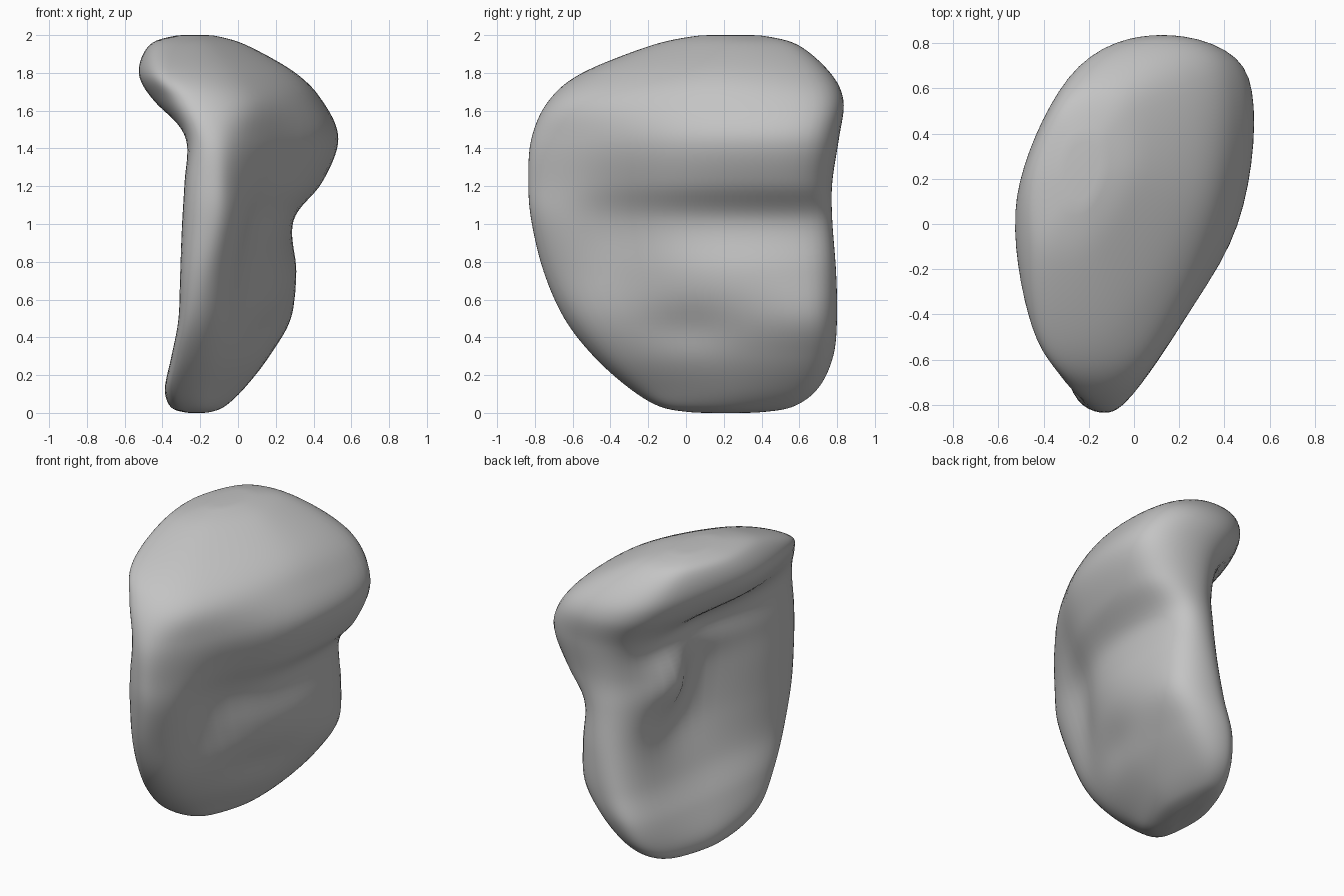
import bpy
import bmesh
from math import exp

cube = bpy.data.objects.get("Cube")
if cube:
    bpy.data.objects.remove(cube, do_unlink=True)

# Horizontal sections: height, front y, back y, then x around the ring:
# front tip, three left points, back tip, three right points
SECTIONS = [
    (0, .06, .36, -.25, -.26, -.27, -.25, -.22, -.18, -.17, -.21),
    (.03, -.13, .56, -.28, -.34, -.35, -.26, -.17, -.1, -.08, -.17),
    (.13, -.3, .7, -.31, -.38, -.37, -.24, -.12, .01, .02, -.14),
    (.3, -.49, .78, -.27, -.35, -.31, -.2, -.05, .15, .13, -.08),
    (.5, -.645, .8, -.23, -.31, -.21, -.13, .04, .27, .2, -.04),
    (.75, -.755, .795, -.19, -.3, -.17, -.09, .09, .28, .23, -.02),
    (1.02, -.82, .775, -.14, -.29, -.17, -.08, .12, .28, .25, .02),
    (1.22, -.835, .775, -.13, -.28, -.18, -.07, .17, .43, .38, .04),
    (1.45, -.82, .81, -.14, -.27, -.23, -.11, .19, .51, .46, .07),
    (1.65, -.73, .835, -.2, -.37, -.44, -.23, .11, .42, .4, .09),
    (1.8, -.55, .765, -.3, -.46, -.52, -.3, 0, .26, .28, -.01),
    (1.95, -.17, .59, -.32, -.44, -.46, -.33, -.14, 0, .03, -.14),
    (2, .08, .39, -.25, -.3, -.32, -.28, -.21, -.15, -.14, -.19),
]
RING_DEPTH = (0, .1, .5, .9, 1, .9, .5, .1)
STEPS = 8


def spline(a, b, c, d, t):
    """Smooth curve from b to c, applied to every component."""
    return [q + .5 * t * (r - p + t * (2 * p - 5 * q + 4 * r - s
            + t * (3 * (q - r) + s - p)))
            for p, q, r, s in zip(a, b, c, d)]


def smooth_path(points, closed):
    n = len(points)
    pick = (lambda i: points[i % n]) if closed else (
        lambda i: points[max(0, min(n - 1, i))])
    path = []
    for i in range(n if closed else n - 1):
        for k in range(STEPS):
            path.append(spline(pick(i - 1), pick(i), pick(i + 1), pick(i + 2), k / STEPS))
    if not closed:
        path.append(list(points[-1]))
    return path


def swell(y, z, cy, cz, ry, rz):
    return exp(-((y - cy) / ry) ** 2 - ((z - cz) / rz) ** 2)


# Loft the sections into one closed body
bm = bmesh.new()
rings = []
for z, front, back, *xs in smooth_path(SECTIONS, False):
    outline = [(x, front + (back - front) * u) for x, u in zip(xs, RING_DEPTH)]
    ring = []
    points = smooth_path(outline, True)
    for i, (x, y) in enumerate(points):
        if 0 < i < len(points) // 2:
            # Knob on the left face, with hollows around it and under the rim
            x -= .11 * swell(y, z, .38, 1.13, .17, .19)
            x += .05 * swell(y, z, .25, .78, .25, .2)
            x += .06 * swell(y, z, .08, 1.08, .17, .25)
            x += .06 * swell(y, z, .15, 1.4, .35, .12)
            # Fuller front part of the left face
            x -= .03 * swell(y, z, -.38, .95, .2, .4)
        else:
            # Crease where the right flank meets the lower lobe
            x -= .06 * swell(y, z, -.38, .95, .17, .4)
            x -= .03 * swell(y, z, 0, .45, .22, .12)
            x += .035 * swell(y, z, .2, .72, .35, .2)
        ring.append(bm.verts.new((x, y, z)))
    rings.append(ring)

for low, high in zip(rings, rings[1:]):
    for i in range(len(low)):
        j = (i + 1) % len(low)
        bm.faces.new((low[i], low[j], high[j], high[i]))

# Close both ends with a fan
for ring in (rings[0], rings[-1]):
    cap = bm.faces.new(ring)
    bmesh.ops.poke(bm, faces=[cap])
bmesh.ops.recalc_face_normals(bm, faces=bm.faces)
for face in bm.faces:
    face.smooth = True

mesh = bpy.data.meshes.new("organic_body")
bm.to_mesh(mesh)
bm.free()
body = bpy.data.objects.new("organic_body", mesh)
bpy.context.collection.objects.link(body)

# Soften the section joins
soften = body.modifiers.new("soften", 'SMOOTH')
soften.factor = .5
soften.iterations = 4

# Plain grey surface
grey = bpy.data.materials.new("plain_grey")
grey.use_nodes = True
colour = (.55, .55, .55, 1)
grey.diffuse_color = colour
grey.node_tree.nodes["Principled BSDF"].inputs["Base Color"].default_value = colour
mesh.materials.append(grey)
